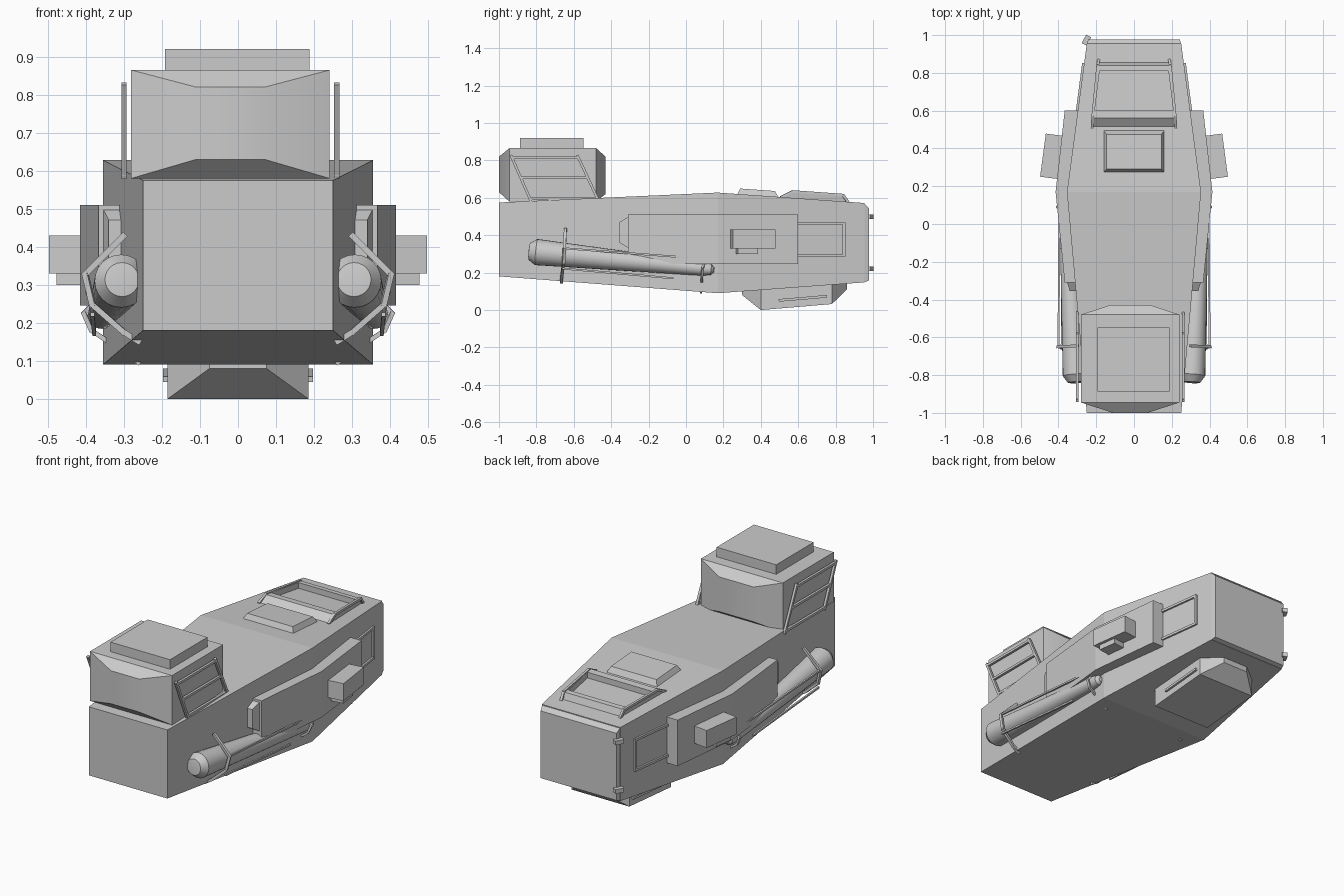
import bpy, bmesh, math
from mathutils import Vector, Matrix

if "Cube" in bpy.data.objects:
    bpy.data.objects.remove(bpy.data.objects["Cube"])


def finish(name, bm, mirror=False, smooth=None):
    bmesh.ops.recalc_face_normals(bm, faces=bm.faces)
    me = bpy.data.meshes.new(name)
    bm.to_mesh(me)
    bm.free()
    ob = bpy.data.objects.new(name, me)
    bpy.context.collection.objects.link(ob)
    if mirror:
        ob.modifiers.new("Mirror", 'MIRROR')
    if smooth:
        me.polygons.foreach_set("use_smooth", [True] * len(me.polygons))
        me.set_sharp_from_angle(angle=math.radians(smooth))
    return ob


def skin(bm, rings):
    """Bridge equal-sized point rings and cap both ends."""
    vs = [[bm.verts.new(p) for p in r] for r in rings]
    n = len(vs[0])
    for a, b in zip(vs, vs[1:]):
        for i in range(n):
            j = (i + 1) % n
            bm.faces.new((a[i], a[j], b[j], b[i]))
    bm.faces.new(vs[0])
    return bm.faces.new(vs[-1])


def loft(name, sections, cx=0, **kw):
    """Rectangular sections along y: (y, half width, z bottom, z top)."""
    bm = bmesh.new()
    skin(bm, [[(cx - h, y, a), (cx + h, y, a), (cx + h, y, b), (cx - h, y, b)]
              for y, h, a, b in sections])
    return finish(name, bm, **kw)


def prism(name, outline, z0, z1, **kw):
    bm = bmesh.new()
    skin(bm, [[(x, y, z) for x, y in outline] for z in (z0, z1)])
    return finish(name, bm, **kw)


def bars(name, paths, w=0.012, **kw):
    """Square bars along polylines."""
    bm = bmesh.new()
    for path in paths:
        for p, q in zip(path, path[1:]):
            p, q = Vector(p), Vector(q)
            d = q - p
            m = (Matrix.Translation((p + q) / 2) @ d.to_track_quat('Y', 'Z').to_matrix().to_4x4()
                 @ Matrix.Diagonal((w, d.length + w * 0.6, w, 1)))
            bmesh.ops.create_cube(bm, size=1, matrix=m)
    return finish(name, bm, **kw)


def block(name, center, size, turn=0, **kw):
    bm = bmesh.new()
    m = (Matrix.Translation(center) @ Matrix.Rotation(turn, 4, 'Z')
         @ Matrix.Diagonal((*size, 1)))
    bmesh.ops.create_cube(bm, size=1, matrix=m)
    return finish(name, bm, **kw)


def hull_x(y):
    return 0.355 - (0.105 * (y - 0.17) / 0.79 if y > 0.17 else 0.105 * (0.17 - y) / 1.17)


# Main hull with a bevelled rear door
loft("hull", [(-1, 0.25, 0.18, 0.575), (0.17, 0.355, 0.09, 0.628), (0.955, 0.25, 0.148, 0.572)])
loft("rear_door", [(0.95, 0.25, 0.148, 0.572), (0.978, 0.242, 0.158, 0.545)])
for i, z in enumerate((0.22, 0.5)):
    block(f"door_hinge_{i}", (-0.252, 0.973, z), (0.03, 0.05, 0.024), -0.5)

# Cabin on the nose, with roof slab and slanted side frames
loft("cabin", [(-1, 0.09, 0.63, 0.82), (-0.945, 0.261, 0.58, 0.865),
               (-0.48, 0.261, 0.58, 0.865), (-0.43, 0.09 + 0.02, 0.62, 0.82)], cx=-0.02, smooth=38)
block("cabin_roof", (-0.002, -0.717, 0.889), (0.38, 0.34, 0.062))
for side, x in (("left", -0.3), ("right", 0.26)):
    bars("cabin_frame_" + side, [
        [(x, -0.935, 0.825), (x, -0.83, 0.585)],
        [(x, -0.58, 0.825), (x, -0.468, 0.585)],
        [(x, -0.93, 0.815), (x, -0.58, 0.815)],
        [(x, -0.88, 0.708), (x, -0.525, 0.708)],
        [(x, -0.835, 0.595), (x, -0.475, 0.595)]], 0.014)

# Belly pod and side rails
loft("belly_pod", [(0.3, 0.075, 0.08, 0.2), (0.4, 0.185, 0.0, 0.2),
                   (0.78, 0.185, 0.032, 0.2), (0.86, 0.08, 0.11, 0.2)])
bars("pod_rail", [[(0.19, 0.5, 0.052), (0.19, 0.75, 0.073)]], 0.014, mirror=True)


# Raised roof hatch: stacked rings, with a sunken lid
def roof(y):
    return 0.628 - 0.056 * (y - 0.17) / 0.785


def roof_ring(y0, y1, x0, x1, h):
    return [(-x0, y0, roof(y0) + h), (x0, y0, roof(y0) + h),
            (x1, y1, roof(y1) + h), (-x1, y1, roof(y1) + h)]


bm = bmesh.new()
skin(bm, [roof_ring(0.27, 0.5, 0.165, 0.165, -0.01),
          roof_ring(0.29, 0.475, 0.145, 0.145, 0.03)])
finish("roof_hatch", bm)

# Open roof rack: sloped tub with rails
bm = bmesh.new()
skin(bm, [roof_ring(0.5, 0.86, 0.225, 0.185, -0.012),
          roof_ring(0.56, 0.84, 0.222, 0.192, 0.035),
          roof_ring(0.60, 0.81, 0.208, 0.182, 0.035),
          roof_ring(0.60, 0.81, 0.208, 0.182, 0.002)])
finish("roof_rack", bm)
bars("rack_leg", [[(0.222, 0.51, roof(0.51)), (0.218, 0.57, roof(0.57) + 0.034),
                   (0.192, 0.84, roof(0.84) + 0.034), (0.188, 0.865, roof(0.865))]],
     0.014, mirror=True)

# Side armour following the hull bend
prism("side_armour", [(0.27, -0.31), (hull_x(-0.31) + 0.055, -0.31), (0.415, 0.17),
                      (0.367, 0.6), (0.27, 0.6)], 0.245, 0.51, mirror=True)
bm = bmesh.new()
skin(bm, [[(0.29, y, a), (x, y, a), (x, y, b), (0.29, y, b)]
          for y, x, a, b in ((-0.355, 0.34, 0.36, 0.47), (-0.305, 0.355, 0.33, 0.5))])
finish("armour_nose", bm, mirror=True)

# Outboard boxes
tilt = math.atan2(0.105, 0.79)
block("outboard_box", (0.425, 0.357, 0.38), (0.115, 0.23, 0.1), tilt, mirror=True)
block("outboard_step", (0.42, 0.325, 0.318), (0.1, 0.11, 0.036), tilt, mirror=True)

# Rear side window frame
ya, yb = 0.59, 0.845
corners = [(hull_x(y) + 0.003, y, z) for y, z in
           ((ya, 0.29), (yb, 0.29), (yb, 0.465), (ya, 0.465), (ya, 0.29))]
bars("side_window_frame", [corners], 0.014, mirror=True)

# Tapered tube along each flank
a, b = Vector((0.305, -0.84, 0.314)), Vector((0.362, 0.15, 0.214))
rot = (b - a).to_track_quat('Z', 'Y')
length = (b - a).length
bm = bmesh.new()
skin(bm, [[a + rot @ Vector((r * math.cos(t), r * math.sin(t), d * length))
           for t in (math.tau * i / 24 for i in range(24))]
          for d, r in ((0, 0.03), (0.002, 0.045), (0.04, 0.07), (0.5, 0.053),
                       (0.94, 0.036), (0.985, 0.028), (1, 0.012))])
finish("flank_tube", bm, mirror=True, smooth=30)

# Tube guards: bent hoops and long rods
bars("tube_guard_front", [[(0.3, -0.645, 0.43), (0.402, -0.65, 0.328), (0.383, -0.655, 0.248),
                           (0.3, -0.665, 0.175), (0.26, -0.665, 0.15)]], 0.015, mirror=True)
bars("tube_guard_rear", [[(0.37, 0.095, 0.26), (0.405, 0.09, 0.225), (0.385, 0.085, 0.18),
                          (0.26, 0.08, 0.095)]], 0.012, mirror=True)
bars("tube_rods", [[(0.4, -0.65, 0.33), (0.395, 0.04, 0.278)],
                   [(0.383, -0.66, 0.222), (0.378, -0.07, 0.17)]], 0.01, mirror=True)
